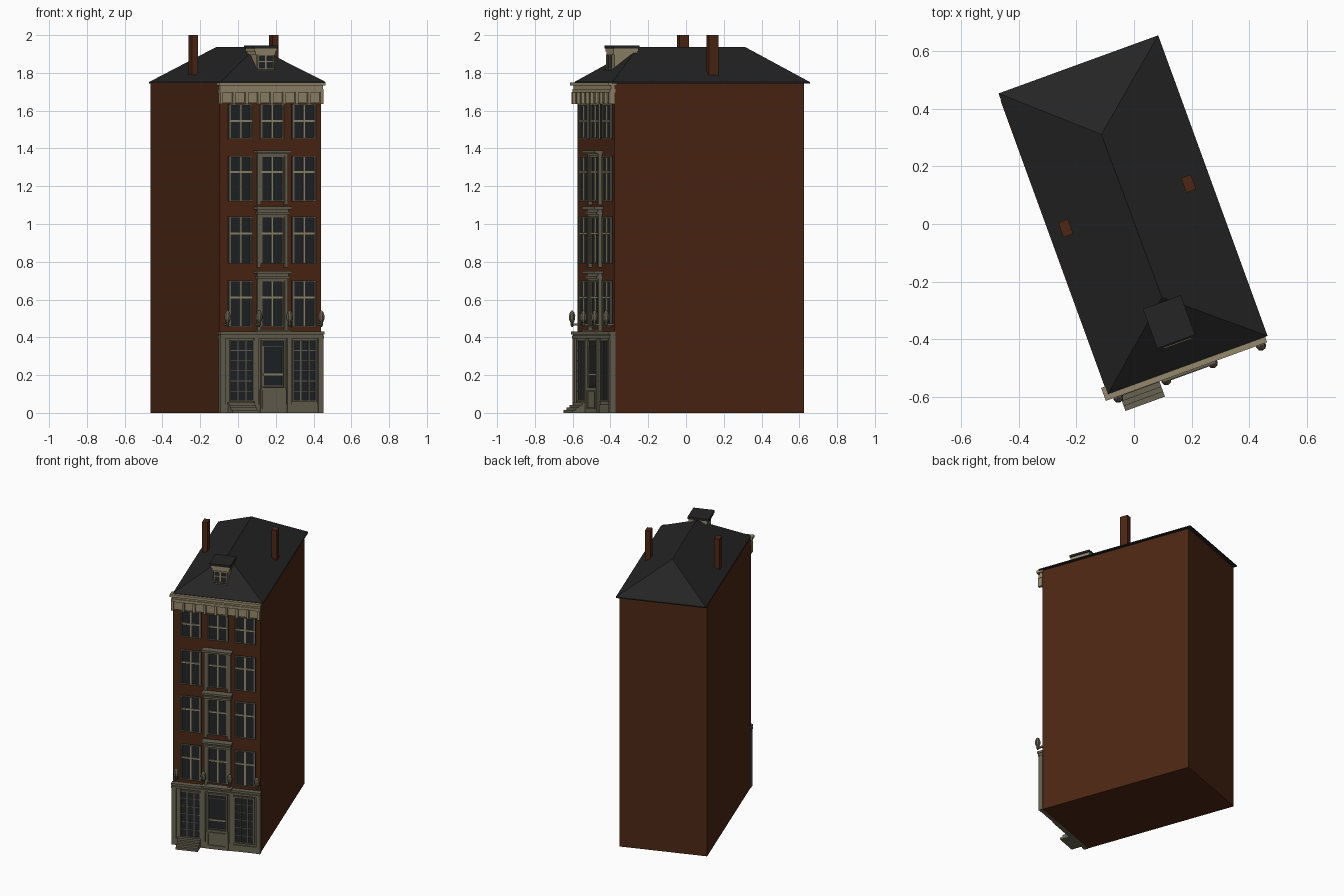
import bpy, bmesh, math
from mathutils import Matrix, Vector

if "Cube" in bpy.data.objects:
    bpy.data.objects.remove(bpy.data.objects["Cube"])

TURN = Matrix.Rotation(math.radians(20), 4, 'Z')   # house stands turned on its plot


def material(name, rgb):
    m = bpy.data.materials.new(name)
    m.diffuse_color = (*rgb, 1)
    m.use_nodes = True
    m.node_tree.nodes["Principled BSDF"].inputs["Base Color"].default_value = m.diffuse_color
    return m


BRICK = material("brick", (0.075, 0.020, 0.007))
SLATE = material("slate", (0.018, 0.018, 0.018))
CREAM = material("cream_paint", (0.30, 0.25, 0.15))
STONE = material("grey_stone", (0.135, 0.122, 0.082))
GLASS = material("dark_glass", (0.015, 0.018, 0.020))


def finish(name, bm, mat, smooth=False):
    bmesh.ops.recalc_face_normals(bm, faces=bm.faces)
    bm.transform(TURN)
    me = bpy.data.meshes.new(name)
    bm.to_mesh(me)
    bm.free()
    me.materials.append(mat)
    if smooth:
        for p in me.polygons:
            p.use_smooth = True
    ob = bpy.data.objects.new(name, me)
    bpy.context.collection.objects.link(ob)
    return ob


def boxes(name, mat, items):
    """One object from boxes given as (x0, x1, y0, y1, z0, z1)."""
    bm = bmesh.new()
    for x0, x1, y0, y1, z0, z1 in items:
        mtx = Matrix.Translation(((x0 + x1) / 2, (y0 + y1) / 2, (z0 + z1) / 2))
        mtx = mtx @ Matrix.Diagonal((x1 - x0, y1 - y0, z1 - z0, 1))
        bmesh.ops.create_cube(bm, size=1, matrix=mtx)
    return finish(name, bm, mat)


def frame(x0, x1, z0, z1, t, y0, y1):
    """Four bars around an opening, lying inside it."""
    return [(x0, x0 + t, y0, y1, z0, z1), (x1 - t, x1, y0, y1, z0, z1),
            (x0 + t, x1 - t, y0, y1, z0, z0 + t), (x0 + t, x1 - t, y0, y1, z1 - t, z1)]


L, R, F, B = -0.289, 0.284, -0.506, 0.562           # wall planes
MID = 0.005

# Brick body and chimneys
boxes("brick_walls", BRICK, [(L, R, F, B, 0, 1.747)])
boxes("chimneys", BRICK, [(x - 0.018, x + 0.018, 0.040, 0.094, 1.79, 2.0) for x in (-0.228, 0.226)])

# Hipped roof
bm = bmesh.new()
eave = [(-0.287, -0.524), (0.303, -0.524), (0.303, 0.587), (-0.287, 0.587)]
low = [bm.verts.new((x, y, 1.745)) for x, y in eave]
up = [bm.verts.new((x, y, 1.752)) for x, y in eave]
rf, rb = bm.verts.new((0.004, -0.272, 1.938)), bm.verts.new((0.0, 0.331, 1.938))
bm.faces.new(low)
for i in range(4):
    j = (i + 1) % 4
    bm.faces.new((low[i], low[j], up[j], up[i]))
for f in ((up[0], up[1], rf), (up[1], up[2], rb, rf), (up[2], up[3], rb), (up[3], up[0], rf, rb)):
    bm.faces.new(f)
finish("hipped_roof", bm, SLATE)

# Upper windows
glass, frames, bars, surrounds = [], [], [], []
rows = [(0.455, 0.70, 0.61), (0.79, 1.04, 0.95), (1.12, 1.36, 1.275), (1.45, 1.635, 1.545)]
for r, (z0, z1, zt) in enumerate(rows):
    for c in (-0.177, 0.0, 0.180):
        xc = MID + c
        x0, x1 = xc - 0.068, xc + 0.068
        glass.append((x0, x1, F - 0.005, F + 0.002, z0, z1))
        frames += frame(x0, x1, z0, z1, 0.007, F - 0.014, F)
        bars.append((xc - 0.005, xc + 0.005, F - 0.013, F, z0 + 0.007, z1 - 0.007))
        bars.append((x0 + 0.007, x1 - 0.007, F - 0.012, F, zt - 0.005, zt + 0.005))
        for s in (-1, 1):
            xm = xc + s * 0.058
            frames.append((xm - 0.003, xm + 0.003, F - 0.011, F, z0, z1))
        # Moulded surround and cornice on the centre bay
        if c == 0 and r < 3:
            for s in (-1, 1):
                xs = xc + s * 0.077
                surrounds.append((xs - 0.009, xs + 0.009, F - 0.020, F, z0 - 0.02, z1 + 0.015))
            surrounds.append((xc - 0.086, xc + 0.086, F - 0.020, F, z1, z1 + 0.022))
            surrounds.append((xc - 0.091, xc + 0.091, F - 0.032, F, z1 + 0.010, z1 + 0.024))
            top = z1 + (0.030 if r == 2 else 0.052)
            surrounds.append((xc - 0.098, xc + 0.098, F - 0.046, F, top - 0.014, top))
            surrounds.append((xc - 0.086, xc + 0.086, F - 0.022, F, z1 + 0.02, top - 0.012))
boxes("upper_window_glass", GLASS, glass)
boxes("upper_window_frames", STONE, frames)
boxes("upper_window_bars", CREAM, bars)
boxes("centre_window_surrounds", STONE, surrounds)

# Main cornice with frieze and brackets
cornice = [(-0.291, 0.286, F - 0.016, F, 1.640, 1.70),
           (-0.296, 0.289, F - 0.026, F + 0.005, 1.695, 1.715),
           (-0.293, 0.287, F - 0.020, F, 1.715, 1.732),
           (-0.302, 0.294, F - 0.038, F + 0.01, 1.732, 1.750)]
for i in range(9):
    x = -0.287 + i * 0.0705
    cornice.append((x - 0.008, x + 0.008, F - 0.032, F, 1.636, 1.70))
boxes("main_cornice", CREAM, cornice)

# Stone shop front
W0, W1, P = -0.292, 0.287, F - 0.016
front = [(W0, W1, P, F + 0.004, 0, 0.41), (W0 - 0.002, W1 + 0.002, F - 0.030, F + 0.004, 0.395, 0.41),
         (W0 - 0.003, W1 + 0.003, F - 0.034, F + 0.004, 0.415, 0.43),
         (W0, W1, F - 0.024, F, 0.409, 0.416), (MID - 0.098, MID + 0.098, F - 0.048, F, 0.428, 0.44)]
for x in (W0 + 0.014, -0.088, 0.098, W1 - 0.014):
    front.append((x - 0.014, x + 0.014, P - 0.010, F, 0, 0.40))
front.append((W0, W1, P - 0.007, F, 0, 0.045))
boxes("shop_front", STONE, front)

# Shop windows
glass, frames = [], []
for xc in (MID - 0.175, MID + 0.178):
    x0, x1, z0, z1 = xc - 0.068, xc + 0.068, 0.06, 0.385
    glass.append((x0, x1, P - 0.004, P + 0.002, z0, z1))
    frames += frame(x0, x1, z0, z1, 0.008, P - 0.012, P)
    for k in (1, 2):
        x = x0 + k * (x1 - x0) / 3
        frames.append((x - 0.003, x + 0.003, P - 0.009, P, z0, z1))
    for k in range(1, 6):
        z = z0 + k * (z1 - z0) / 6
        frames.append((x0, x1, P - 0.008, P, z - 0.002, z + 0.002))

# Entrance door
x0, x1 = MID - 0.068, MID + 0.068
glass.append((x0 + 0.006, x1 - 0.006, P - 0.004, P + 0.002, 0.13, 0.38))
frames += frame(x0, x1, 0.125, 0.387, 0.009, P - 0.012, P)
frames += frame(x0 + 0.012, x1 - 0.012, 0.14, 0.355, 0.004, P - 0.008, P)
boxes("shop_glass", GLASS, glass)
boxes("shop_window_frames", STONE, frames)
door = [(x0 - 0.006, x1 + 0.006, P - 0.012, P, 0.0, 0.125)]
door += frame(x0 + 0.004, x1 - 0.004, 0.02, 0.118, 0.008, P - 0.018, P - 0.01)
boxes("door_base", STONE, door)
boxes("door_rail", CREAM, [(x0 + 0.012, x1 - 0.012, P - 0.010, P, 0.198, 0.208)])

# Entrance steps
boxes("front_steps", STONE, [(-0.250, -0.104, -0.600 + i * 0.018, F, i * 0.014, (i + 1) * 0.014)
                             for i in range(4)])

# Wall ornaments above the shop front: turned urns on short arms
bm = bmesh.new()
profile = [(0.004, 0.455), (0.010, 0.468), (0.008, 0.476), (0.017, 0.495),
           (0.018, 0.515), (0.012, 0.532), (0.003, 0.542)]
for x in (-0.258, -0.080, 0.092, 0.270):
    rings = [[bm.verts.new((x + r * math.cos(a), -0.548 + r * math.sin(a), z))
              for a in (k * math.tau / 8 for k in range(8))] for r, z in profile]
    bm.faces.new(rings[0])
    bm.faces.new(rings[-1])
    for a, b in zip(rings, rings[1:]):
        for k in range(8):
            bm.faces.new((a[k], a[(k + 1) % 8], b[(k + 1) % 8], b[k]))
finish("wall_urns", bm, STONE)
boxes("urn_arms", STONE, [(x - 0.005, x + 0.005, -0.545, F, 0.462, 0.474)
                          for x in (-0.258, -0.080, 0.092, 0.270)])

# Dormer
boxes("dormer_body", CREAM, [(-0.050, 0.050, -0.422, -0.295, 1.805, 1.915),
                             (-0.056, 0.056, -0.428, -0.293, 1.895, 1.912),
                             (-0.064, 0.062, -0.430, -0.290, 1.912, 1.932),
                             (-0.050, 0.052, -0.442, -0.420, 1.803, 1.815)])
boxes("dormer_roof", SLATE, [(-0.072, 0.068, -0.434, -0.288, 1.930, 1.945)])
boxes("dormer_glass", GLASS, [(-0.041, 0.041, -0.427, -0.420, 1.822, 1.893)])
boxes("dormer_bars", CREAM, frame(-0.046, 0.046, 1.815, 1.898, 0.007, -0.433, -0.42)
      + [(-0.004, 0.004, -0.432, -0.42, 1.82, 1.895), (-0.042, 0.042, -0.431, -0.42, 1.857, 1.864)])
